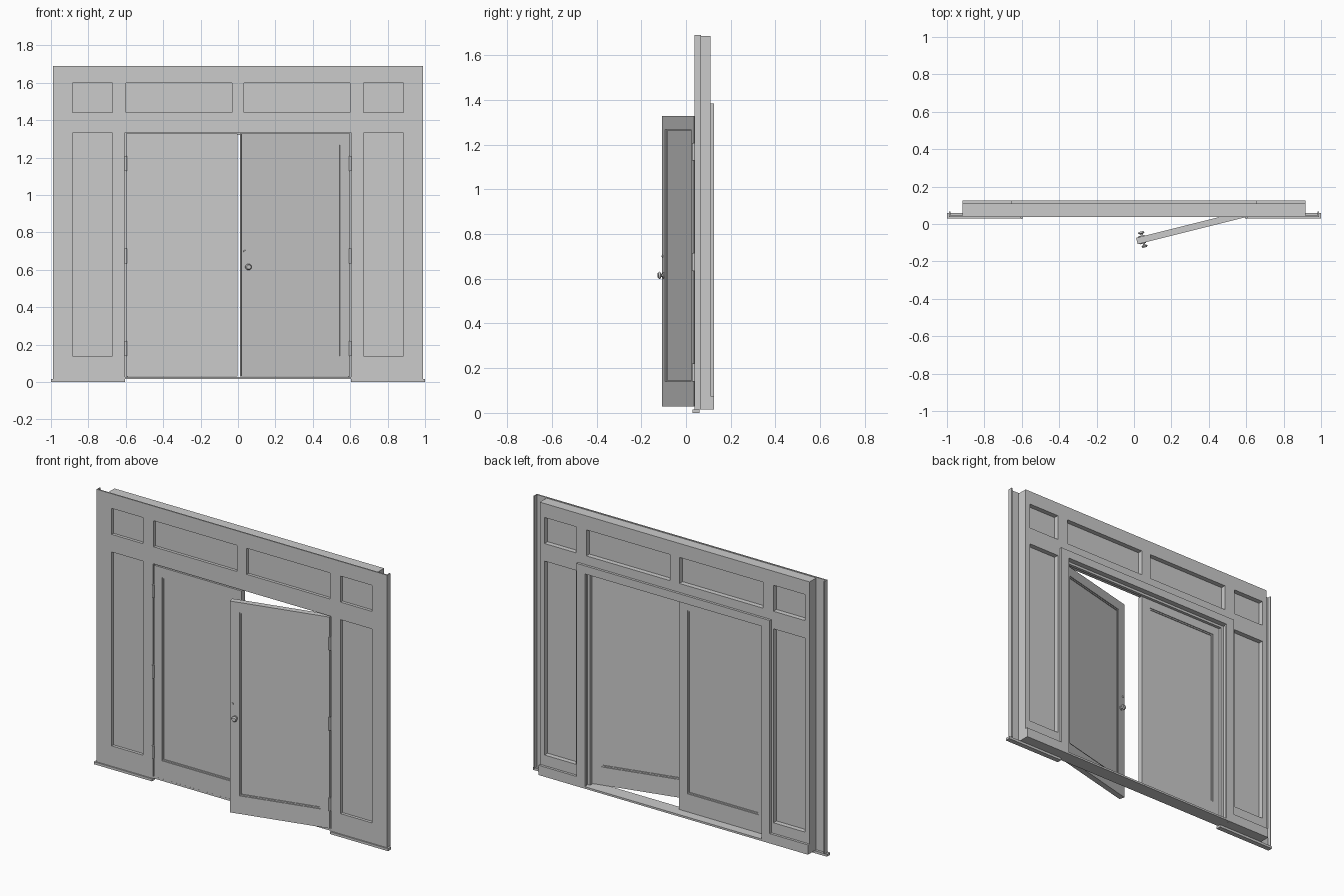
import bpy, bmesh, math
from mathutils import Matrix, Vector

default = bpy.data.objects.get("Cube")
if default:
    bpy.data.objects.remove(default, do_unlink=True)

grey = bpy.data.materials.new("plain_grey")
grey.use_nodes = True
GREY = (0.6, 0.6, 0.6, 1)
grey.diffuse_color = GREY
grey.node_tree.nodes["Principled BSDF"].inputs["Base Color"].default_value = GREY


def finish(name, bm, place=None):
    bmesh.ops.recalc_face_normals(bm, faces=bm.faces)
    mesh = bpy.data.meshes.new(name)
    bm.to_mesh(mesh)
    bm.free()
    mesh.materials.append(grey)
    obj = bpy.data.objects.new(name, mesh)
    bpy.context.collection.objects.link(obj)
    if place:
        obj.matrix_world = place
    return obj


def slab(name, x, z, y, holes=(), place=None):
    """Upright slab spanning x, z and y ranges, with rectangular holes (x0, x1, z0, z1)."""
    xs = sorted({*x, *(v for h in holes for v in h[:2])})
    zs = sorted({*z, *(v for h in holes for v in h[2:])})
    bm = bmesh.new()
    grid = [[bm.verts.new((a, y[0], b)) for b in zs] for a in xs]
    for i in range(len(xs) - 1):
        for j in range(len(zs) - 1):
            cx, cz = (xs[i] + xs[i + 1]) / 2, (zs[j] + zs[j + 1]) / 2
            if not any(h[0] < cx < h[1] and h[2] < cz < h[3] for h in holes):
                bm.faces.new((grid[i][j], grid[i + 1][j], grid[i + 1][j + 1], grid[i][j + 1]))
    bmesh.ops.delete(bm, geom=[v for v in bm.verts if not v.link_faces], context='VERTS')
    out = bmesh.ops.extrude_face_region(bm, geom=bm.faces[:], use_keep_orig=True)
    moved = [v for v in out["geom"] if isinstance(v, bmesh.types.BMVert)]
    bmesh.ops.translate(bm, verts=moved, vec=(0, y[1] - y[0], 0))
    return finish(name, bm, place)


def turned(name, sections, place):
    """Round part along z made of sections (radius0, radius1, start, end)."""
    bm = bmesh.new()
    for r0, r1, a, b in sections:
        bmesh.ops.create_cone(bm, cap_ends=True, segments=20, radius1=r0, radius2=r1,
                              depth=b - a, matrix=Matrix.Translation((0, 0, (a + b) / 2)))
    obj = finish(name, bm, place)
    bpy.ops.object.select_all(action='DESELECT')
    obj.select_set(True)
    bpy.context.view_layer.objects.active = obj
    bpy.ops.object.shade_smooth_by_angle(angle=math.radians(40))
    return obj


# Main levels
BASE, TOP, HEAD, HALF = 0.015, 1.69, 1.335, 0.605
FRONT, BACK, DEEP = 0.037, 0.11, 0.125

# Wall with recessed panels around the doorway
panels = []
for s in (-1, 1):
    for a, b, z0, z1 in ((0.672, 0.885, 0.14, 1.332), (0.672, 0.885, 1.44, 1.6),
                         (0.033, 0.6, 1.44, 1.6)):
        panels.append((min(s * a, s * b), max(s * a, s * b), z0, z1))
doorway = (-HALF, HALF, BASE, HEAD)
slab("front_board", (-0.988, 0.988), (BASE, TOP), (FRONT, 0.045), panels + [doorway])
slab("wall_body", (-0.917, 0.917), (BASE, TOP - 0.004), (0.045, BACK), panels + [doorway])
for i, (a, b, z0, z1) in enumerate(panels):
    slab(f"wall_panel_{i + 1}", (a, b), (z0, z1), (0.055, 0.08))

# Door casing, stop and sill
slab("back_casing", (-0.657, 0.657), (BASE, 1.385), (BACK, DEEP), [(-0.6, 0.6, BASE, HEAD)])
slab("door_stop", (-HALF, HALF), (BASE, HEAD), (0.074, 0.092), [(-0.587, 0.587, BASE, 1.32)])
slab("sill", (-HALF, HALF), (BASE, 0.027), (0.04, DEEP))

# Side returns, floor lips and plinths
for side, s in (("right", -1), ("left", 1)):
    def span(a, b):
        return sorted((s * a, s * b))
    slab(f"{side}_return", span(0.982, 0.988), (BASE, TOP), (0.045, 0.068))
    slab(f"{side}_floor_lip", span(HALF, 1.0), (0, BASE), (0.029, 0.06))
    slab(f"{side}_plinth", span(0.657, 0.917), (BASE, 0.075), (BACK, DEEP))

# Doors: each is built from its hinge, the left one standing open
WIDTH, THICK = 0.598, 0.035
for side, s, angle in (("right", -1, 0), ("left", 1, 14)):
    place = Matrix.Translation((s * 0.6, FRONT, 0)) @ Matrix.Rotation(math.radians(angle), 4, 'Z')

    def span(a, b):
        return sorted((-s * a, -s * b))
    opening = (*span(0.057, 0.54), 0.14, 1.268)
    x0, x1, z0, z1 = opening
    slab(f"{side}_door", span(0.002, WIDTH), (0.029, 1.328), (0, THICK), [opening], place)
    rim = 0.008
    inner = (x0 + rim, x1 - rim, z0 + rim, z1 - rim)
    slab(f"{side}_door_rim", (x0, x1), (z0, z1), (0.005, THICK - 0.005), [inner], place)
    slab(f"{side}_door_panel", inner[:2], inner[2:], (0.01, THICK - 0.01), (), place)
    for n, z in enumerate((0.18, 0.675, 1.168)):
        turned(f"{side}_hinge_{n + 1}", [(0.007, 0.007, -0.04, 0.04)],
               Matrix.Translation((s * 0.601, FRONT - 0.003, z)))

    # Knobs and lock on both faces of the open door
    if angle:
        for face, y, turn in (("front", 0, 90), ("back", THICK, -90)):
            out = Matrix.Rotation(math.radians(turn), 4, 'X')
            knob = place @ Matrix.Translation(Vector((-s * 0.565, y, 0.615))) @ out
            turned(f"{face}_knob", [(0.014, 0.012, 0, 0.004), (0.006, 0.006, 0.004, 0.014),
                                    (0.008, 0.017, 0.012, 0.018), (0.017, 0.012, 0.018, 0.026)], knob)
            lock = place @ Matrix.Translation(Vector((-s * 0.582, y, 0.7))) @ out
            turned(f"{face}_lock", [(0.006, 0.005, 0, 0.004)], lock)
